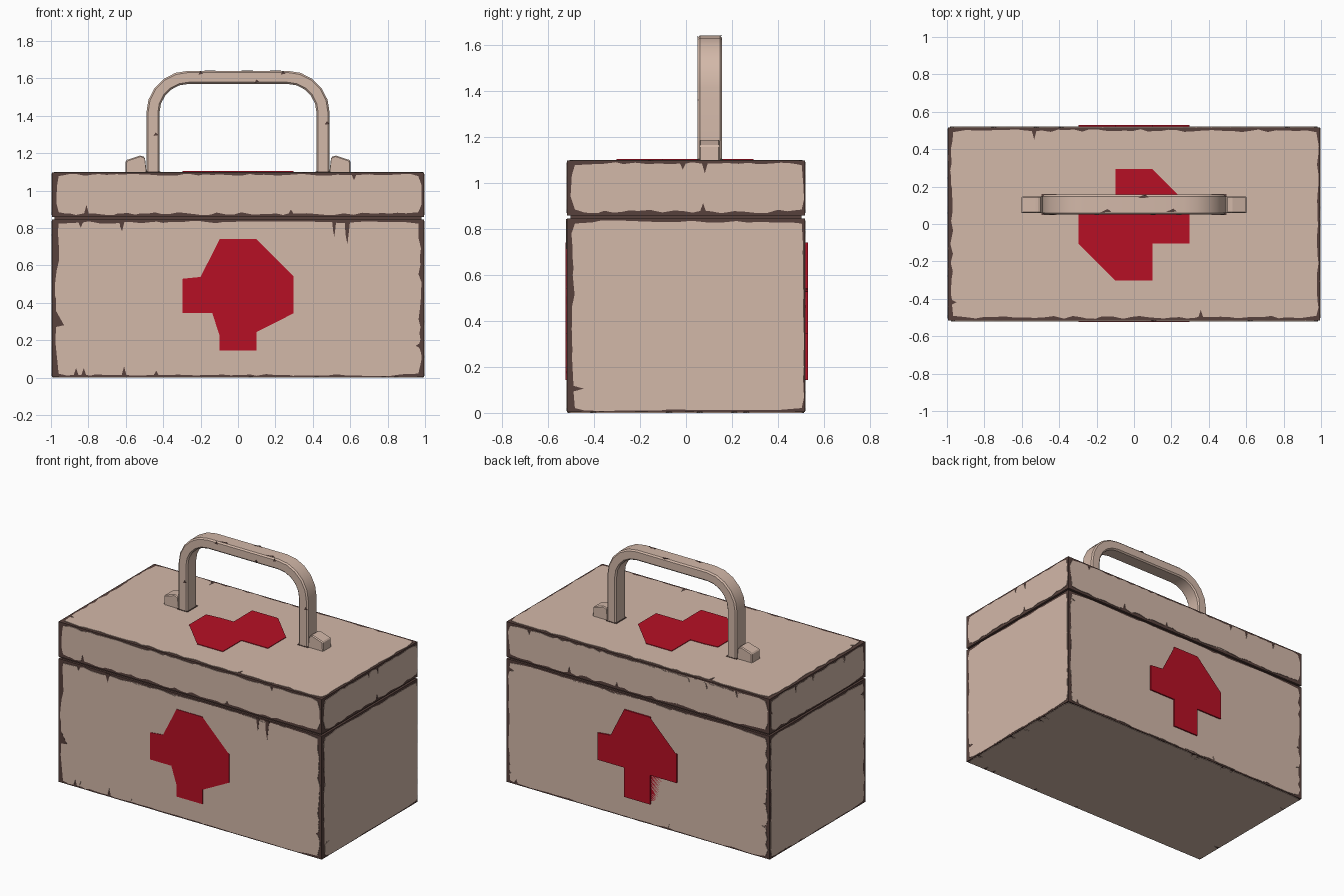
import bpy, bmesh, math, random
from mathutils import Vector as V

if "Cube" in bpy.data.objects:
    bpy.data.objects.remove(bpy.data.objects["Cube"])

random.seed(7)


def material(name, rgb):
    m = bpy.data.materials.new(name)
    m.diffuse_color = (*rgb, 1)
    m.use_nodes = True
    m.node_tree.nodes["Principled BSDF"].inputs["Base Color"].default_value = m.diffuse_color
    return m


BEIGE = material("worn beige paint", (0.65, 0.48, 0.395))
BROWN = material("chipped dark brown", (0.095, 0.053, 0.045))
RED = material("cross red", (0.47, 0.005, 0.018))
X, Y, Z = V((1, 0, 0)), V((0, 1, 0)), V((0, 0, 1))


def finish(name, bm, mat):
    bmesh.ops.recalc_face_normals(bm, faces=bm.faces)
    me = bpy.data.meshes.new(name)
    bm.to_mesh(me)
    bm.free()
    me.materials.append(mat)
    ob = bpy.data.objects.new(name, me)
    bpy.context.collection.objects.link(ob)
    return ob


def prism(name, pts, o, u, v, d, mat):
    """Outline drawn in the u/v plane at o, thickened by d along u x v."""
    bm, n = bmesh.new(), u.cross(v)
    lo = [bm.verts.new(o + u * a + v * b) for a, b in pts]
    hi = [bm.verts.new(p.co + n * d) for p in lo]
    caps = [bm.faces.new(lo[::-1]), bm.faces.new(hi)]
    for i in range(len(pts)):
        j = (i + 1) % len(pts)
        bm.faces.new((lo[i], lo[j], hi[j], hi[i]))
    bmesh.ops.triangulate(bm, faces=caps)
    return finish(name, bm, mat)


def box(name, x, y, z0, z1, mat):
    pts = [(-x, -y), (x, -y), (x, y), (-x, y)]
    return prism(name, pts, V((0, 0, z0)), X, Y, z1 - z0, mat)


def jagged(w, h, l, r, b, t):
    """Rectangle outline with a ragged edge and occasional deep chips."""
    corners = [V((l, b)), V((w - r, b)), V((w - r, h - t)), V((l, h - t))]
    pts = []
    for i, base in enumerate((b, r, t, l)):
        a, c = corners[i], corners[(i + 1) % 4]
        d = (c - a).normalized()
        n, length = V((-d.y, d.x)), (c - a).length
        pts.append(a + (d + n) * 0.006)
        s = 0.05
        while s < length - 0.05:
            if random.random() < 0.09:
                deep = random.uniform(0.02, 0.05)
                pts += [a + d * (s - 0.012), a + d * s + n * deep, a + d * (s + 0.012)]
            else:
                pts.append(a + d * s + n * base * random.uniform(-0.5, 0.3))
            s += random.uniform(0.03, 0.06)
    return [(p.x, p.y) for p in pts]


# Dark cores showing through as worn edges, with a recessed seam
HX, HY = 0.995, 0.517
box("body_core", HX, HY, 0.003, 0.845, BROWN)
box("seam", HX - 0.015, HY - 0.015, 0.84, 0.862, BROWN)
box("lid_core", HX, HY, 0.858, 1.097, BROWN)

# Painted panels on every side of body and lid
T = 0.003
SIDES = [("front", V((-HX, -HY, 0)), X, 2 * HX, (0.03, 0.025)),
         ("back", V((HX, HY, 0)), -X, 2 * HX, (0.025, 0.025)),
         ("right", V((HX, -HY, 0)), Y, 2 * HY, (0.028, 0.008)),
         ("left", V((-HX, HY, 0)), -Y, 2 * HY, (0.012, 0.025))]
for side, o, u, w, (l, r) in SIDES:
    for part, z0, z1, b, t in (("body", 0.003, 0.845, 0.012, 0.016),
                               ("lid", 0.858, 1.097, 0.02, 0.014)):
        prism(f"{part}_{side}_panel", jagged(w, z1 - z0, l, r, b, t),
              o + Z * z0, u, Z, T, BEIGE)
prism("lid_top_panel", jagged(2 * HX, 2 * HY, 0.022, 0.014, 0.02, 0.02),
      V((-HX, -HY, 1.097)), X, Y, T, BEIGE)
prism("underside_panel", jagged(2 * HX, 2 * HY, 0.006, 0.006, 0.006, 0.006),
      V((-HX, HY, 0.003)), X, -Y, T, BEIGE)

# Long paint chips on the front
for cx, wid, deep in ((0.515, 0.022, 0.09), (0.585, 0.03, 0.13), (-0.62, 0.03, 0.06)):
    prism("front_chip", [(cx - wid / 2, 0.842), (cx - wid / 3, 0.842 - deep * 0.6),
                         (cx, 0.842 - deep), (cx + wid / 2, 0.842)],
          V((0, -HY, 0)), X, Z, T + 0.001, BROWN)
prism("front_side_chip", [(-0.975, 0.36), (-0.975, 0.27), (-0.93, 0.28)],
      V((0, -HY, 0)), X, Z, T + 0.001, BROWN)


# Crosses; worn ones lose paint beside the lower arm
def cross(name, o, u, v, d, worn):
    a, b = 0.098, 0.298
    corner = [(-0.13, -a), (-0.09, -0.13), (-0.075, -0.18), (-0.088, -0.25)] if worn else [(-a, -a)]
    pts = [(-a, -b), (a, -b), (a, -a), (b, -a), (b, a), (a, a), (a, b), (-a, b),
           (-a, a), (-0.2, a - 0.002), (-b, a - 0.012), (-b, -a)] + corner
    prism(name, pts, o, u, v, d, RED)


cross("front_cross", V((0, -HY, 0.442)), X, Z, 0.007, True)
cross("back_cross", V((0, HY + 0.003, 0.442)), -X, Z, 0.0095, False)
cross("top_cross", V((0, -0.005, 1.097)), X, Y, 0.007, True)

# Carrying handle: chamfered rectangular bar swept along an arch
HYC = 0.104
path = [(-0.455, 1.09, 180)]
for cx, start in ((-0.265, 180), (0.265, 90)):
    for k in range(6):
        g = start - k * 18
        path.append((cx + 0.19 * math.cos(math.radians(g)),
                     1.415 + 0.19 * math.sin(math.radians(g)), g))
path.append((0.455, 1.09, 0))
p, q, c = 0.035, 0.053, 0.009
section = [(p, -q + c), (p, q - c), (p - c, q), (c - p, q),
           (-p, q - c), (-p, c - q), (c - p, -q), (p - c, -q)]
bm = bmesh.new()
rings = []
for x, z, g in path:
    n = V((math.cos(math.radians(g)), 0, math.sin(math.radians(g))))
    rings.append([bm.verts.new(V((x, HYC, z)) + n * s + Y * t) for s, t in section])
for r0, r1 in zip(rings, rings[1:]):
    for i in range(8):
        j = (i + 1) % 8
        bm.faces.new((r0[i], r0[j], r1[j], r1[i]))
bm.faces.new(rings[0])
bm.faces.new(rings[-1])
handle = finish("handle", bm, BEIGE)
bpy.context.view_layer.objects.active = handle
handle.select_set(True)
bpy.ops.object.shade_smooth_by_angle(angle=math.radians(30))

# Chips along the handle's front and top
for cx, cz in ((-0.2, 1.628), (0.1, 1.585), (0.24, 1.628), (-0.44, 1.3), (0.475, 1.36)):
    prism("handle_front_chip", [(cx - 0.012, cz - 0.008), (cx + 0.014, cz - 0.004), (cx, cz + 0.01)],
          V((0, HYC - q + 0.001, 0)), X, Z, 0.003, BROWN)
for cx, cy in ((-0.15, 0.068), (0.05, 0.145), (0.2, 0.07)):
    prism("handle_top_chip", [(cx - 0.03, cy - 0.006), (cx + 0.03, cy - 0.004), (cx + 0.01, cy + 0.012)],
          V((0, 0, 1.639)), X, Y, 0.002, BROWN)

# Hinge lugs beside the handle legs
for s in (-1, 1):
    pts = [(s * 0.488, 1.09), (s * 0.603, 1.09), (s * 0.6, 1.162), (s * 0.52, 1.188), (s * 0.498, 1.178)]
    lug = prism("handle_lug", pts, V((0, 0.148, 0)), X, Z, 0.09, BEIGE)
    bev = lug.modifiers.new("soft edges", 'BEVEL')
    bev.width, bev.segments = 0.006, 1
    # worn foot where each leg meets the lid
    prism("handle_foot_chip", [(s * 0.455 - 0.04, 0.048), (s * 0.455 + 0.04, 0.048),
                               (s * 0.455 + 0.04, 0.16), (s * 0.455 - 0.04, 0.16)],
          V((0, 0, 1.097)), X, Y, 0.006, BROWN)
